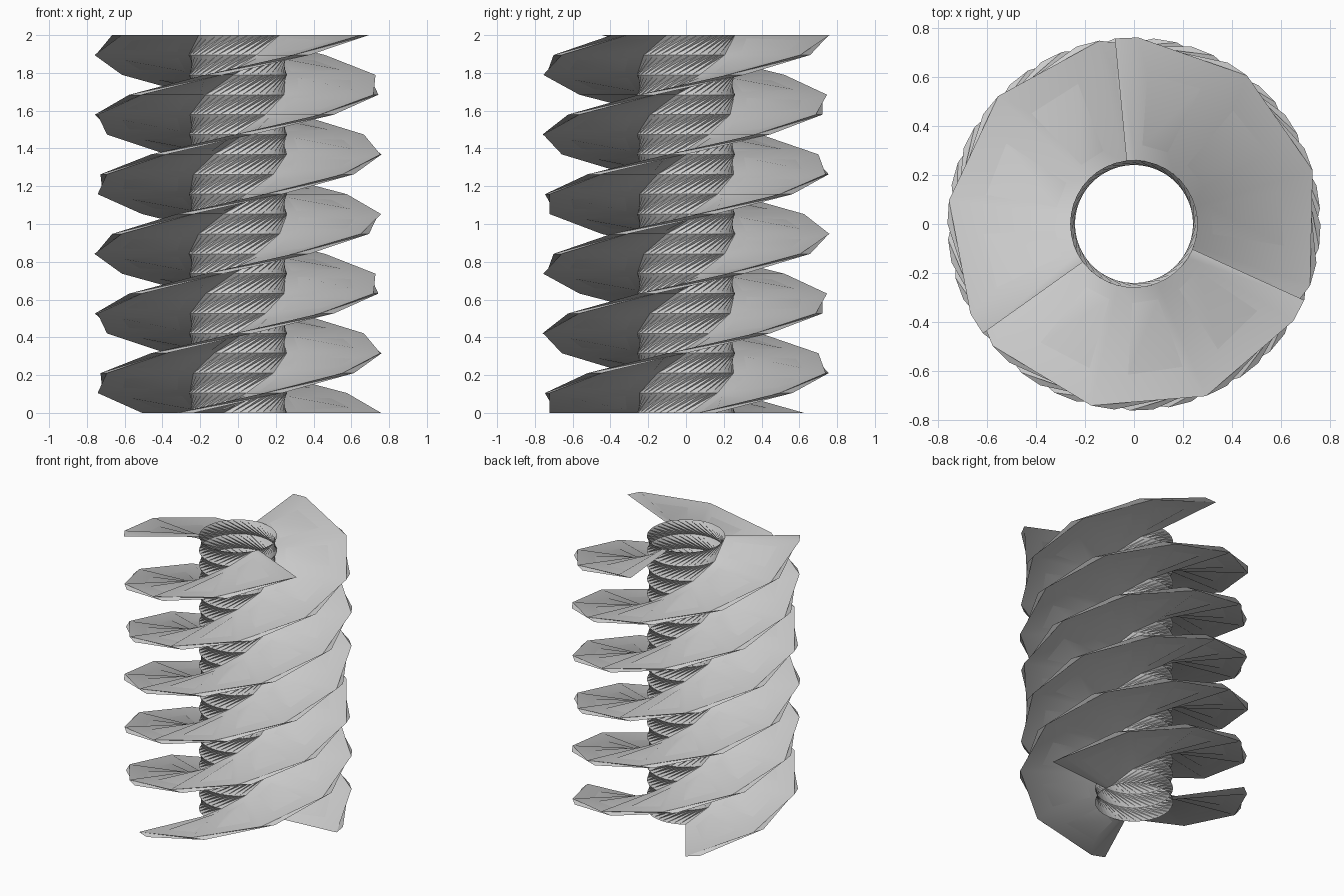
import bpy, bmesh
from math import radians, cos, sin

if "Cube" in bpy.data.objects:
    bpy.data.objects.remove(bpy.data.objects["Cube"])

STEPS, TWIST, HEIGHT = 19, 36.0, 2.0      # layers, degrees per layer, total height
START = 8.3                               # angle of the first blade at the base
R_CORE, R_TIP = 0.26, 0.76
ROOT_HALF, TIP_HALF = 4.4, 3.6            # half angles of blade root and tip
ARC = 12                                  # core segments between blades


def point(r, deg, z):
    return (r * cos(radians(deg)), r * sin(radians(deg)), z)


def make_object(name, bm):
    bmesh.ops.recalc_face_normals(bm, faces=bm.faces)
    mesh = bpy.data.meshes.new(name)
    bm.to_mesh(mesh)
    bm.free()
    ob = bpy.data.objects.new(name, mesh)
    bpy.context.collection.objects.link(ob)
    bpy.ops.object.select_all(action='DESELECT')
    ob.select_set(True)
    bpy.context.view_layer.objects.active = ob
    bpy.ops.object.shade_smooth_by_angle(angle=radians(35))
    return ob


def twisted(name, profile, capped):
    """Loft a closed (radius, angle) profile upward, turning it at every layer."""
    bm = bmesh.new()
    rings = []
    for i in range(STEPS + 1):
        z = HEIGHT * i / STEPS
        rings.append([bm.verts.new(point(r, a + START + TWIST * i, z)) for r, a in profile])
    n = len(profile)
    for lo, hi in zip(rings, rings[1:]):
        for k in range(n):
            m = (k + 1) % n
            # split each warped side along the rising diagonal
            bm.faces.new((lo[k], lo[m], hi[m]))
            bm.faces.new((lo[k], hi[m], hi[k]))
    if capped:
        bm.faces.new(rings[0])
        bm.faces.new(rings[-1])
    return make_object(name, bm)


# hollow core tube, open at both ends
core = []
for b in range(3):
    base = 120 * b
    core.append((R_CORE, base - ROOT_HALF))
    span = 120 - 2 * ROOT_HALF
    core += [(R_CORE, base + ROOT_HALF + span * j / ARC) for j in range(ARC)]
twisted("core_tube", core, False)

# three helical blades
for b in range(3):
    a = 120 * b
    twisted(f"helical_blade_{b + 1}",
            [(R_CORE, a - ROOT_HALF), (R_TIP, a - TIP_HALF),
             (R_TIP, a + TIP_HALF), (R_CORE, a + ROOT_HALF)], True)
